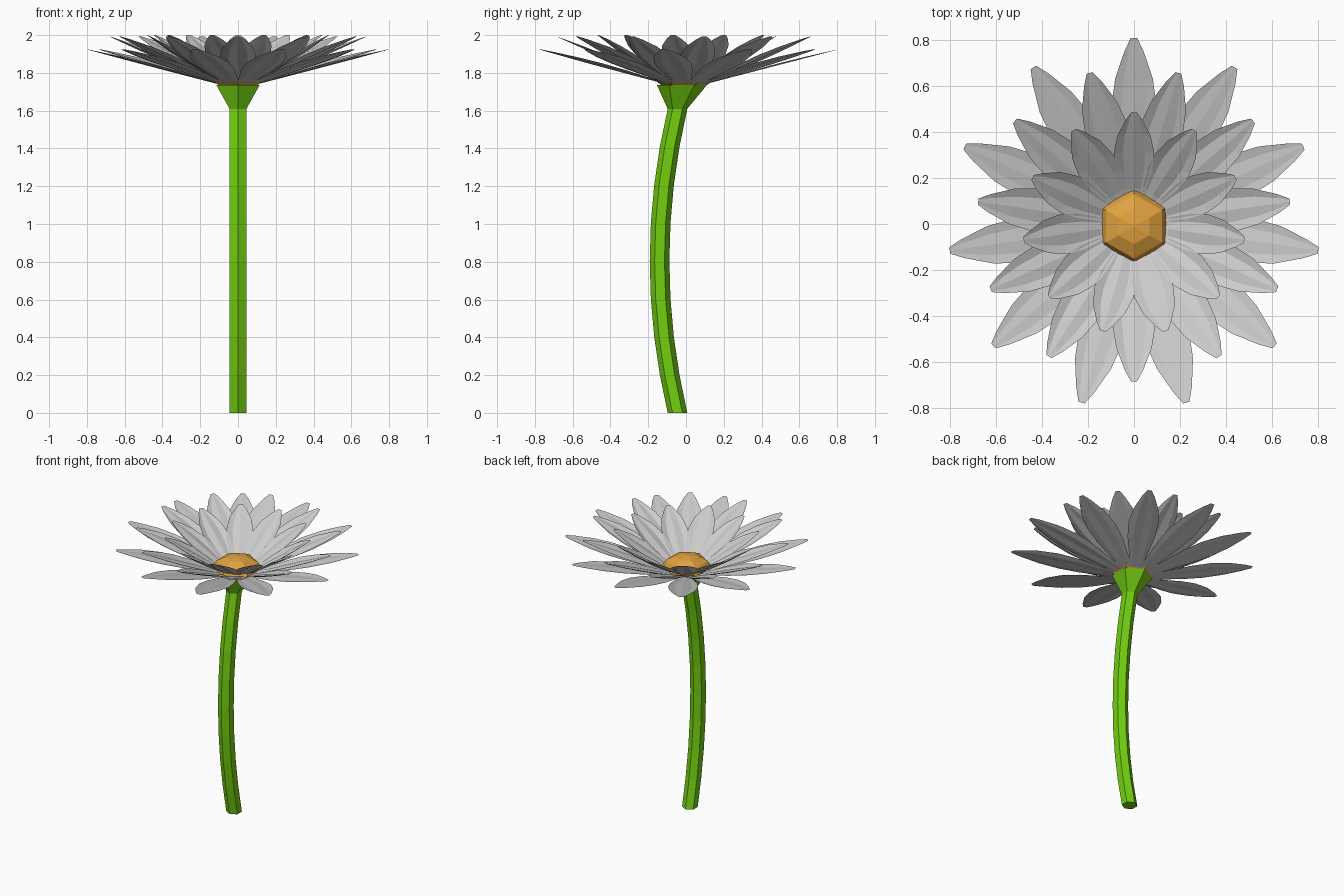
import bpy
from math import sin, cos, pi

if "Cube" in bpy.data.objects:
    bpy.data.objects.remove(bpy.data.objects["Cube"])


def make_object(name, verts, faces, color=None):
    mesh = bpy.data.meshes.new(name)
    mesh.from_pydata(verts, [], faces)
    mesh.update()
    obj = bpy.data.objects.new(name, mesh)
    bpy.context.collection.objects.link(obj)
    if color:
        mat = bpy.data.materials.new(name + "_color")
        mat.diffuse_color = (*color, 1)
        mat.use_nodes = True
        mat.node_tree.nodes["Principled BSDF"].inputs["Base Color"].default_value = mat.diffuse_color
        mesh.materials.append(mat)
    return obj


def hex_loft(name, rings, color, top=None):
    """Six-sided loft through (centre y, z, radius) rings, corners facing y."""
    verts = [(r * sin(k * pi / 3), y - r * cos(k * pi / 3), z)
             for y, z, r in rings for k in range(6)]
    faces = [tuple(reversed(range(6)))]
    for i in range(len(rings) - 1):
        for k in range(6):
            a, b = i * 6 + k, i * 6 + (k + 1) % 6
            faces.append((a, b, b + 6, a + 6))
    last = (len(rings) - 1) * 6
    if top:
        verts.append(top)
        faces += [(last + k, last + (k + 1) % 6, last + 6) for k in range(6)]
    else:
        faces.append(tuple(range(last, last + 6)))
    return make_object(name, verts, faces, color)


# (position along the petal, fraction of full width)
OUTLINE = [(0, .3), (.2, .6), (.4, .9), (.58, 1), (.76, .82), (.92, .42), (1, .14)]
# (position across the petal, lift): cupped with a raised centre rib
SECTION = [(-1, .2), (-.55, 0), (0, .1), (.55, 0), (1, .2)]


def petal_layer(name, start, r_tip, z_base, z_tip, width, bend, cup, count=11):
    verts, faces = [], []
    n = len(SECTION)
    for p in range(count):
        a = start + p * 2 * pi / count
        base = len(verts)
        for t, w in OUTLINE:
            r = .07 + (r_tip - .07) * t
            z = z_base + (z_tip - z_base) * t ** bend
            for u, lift in SECTION:
                s = u * w * width
                # lift stays strong at the tip end as in a pinched petal
                h = lift * cup * width * min(1, 2 * t) * (1 - t ** 4)
                verts.append((r * cos(a) - s * sin(a), r * sin(a) + s * cos(a), z + h))
        for i in range(len(OUTLINE) - 1):
            for j in range(n - 1):
                q = base + i * n + j
                faces.append((q, q + n, q + n + 1, q + 1))
    return make_object(name, verts, faces)


GREEN = (.17, .62, .005)

# Curved stem flaring into the flower base
stem = [(-.045 - .095 * (1 - (z / .805 - 1) ** 2), z, .052)
        for z in [1.61 * i / 8 for i in range(9)]]
hex_loft("stem", stem + [(-.022, 1.735, .132)], GREEN)

# Three staggered petal layers
petal_layer("outer_petals", pi / 2, .81, 1.732, 1.925, .10, 1.0, .5)
petal_layer("middle_petals", -pi / 2, .685, 1.735, 1.992, .095, 1.08, 1.0)
petal_layer("inner_petals", pi / 2, .485, 1.74, 2.0, .088, 1.12, 1.2)

# Low-poly domed flower centre
hex_loft("flower_centre",
         [(-.01, 1.735, .12), (-.01, 1.768, .165), (-.01, 1.81, .14), (-.01, 1.84, .078)],
         (.75, .36, .05), top=(0, -.01, 1.852))
